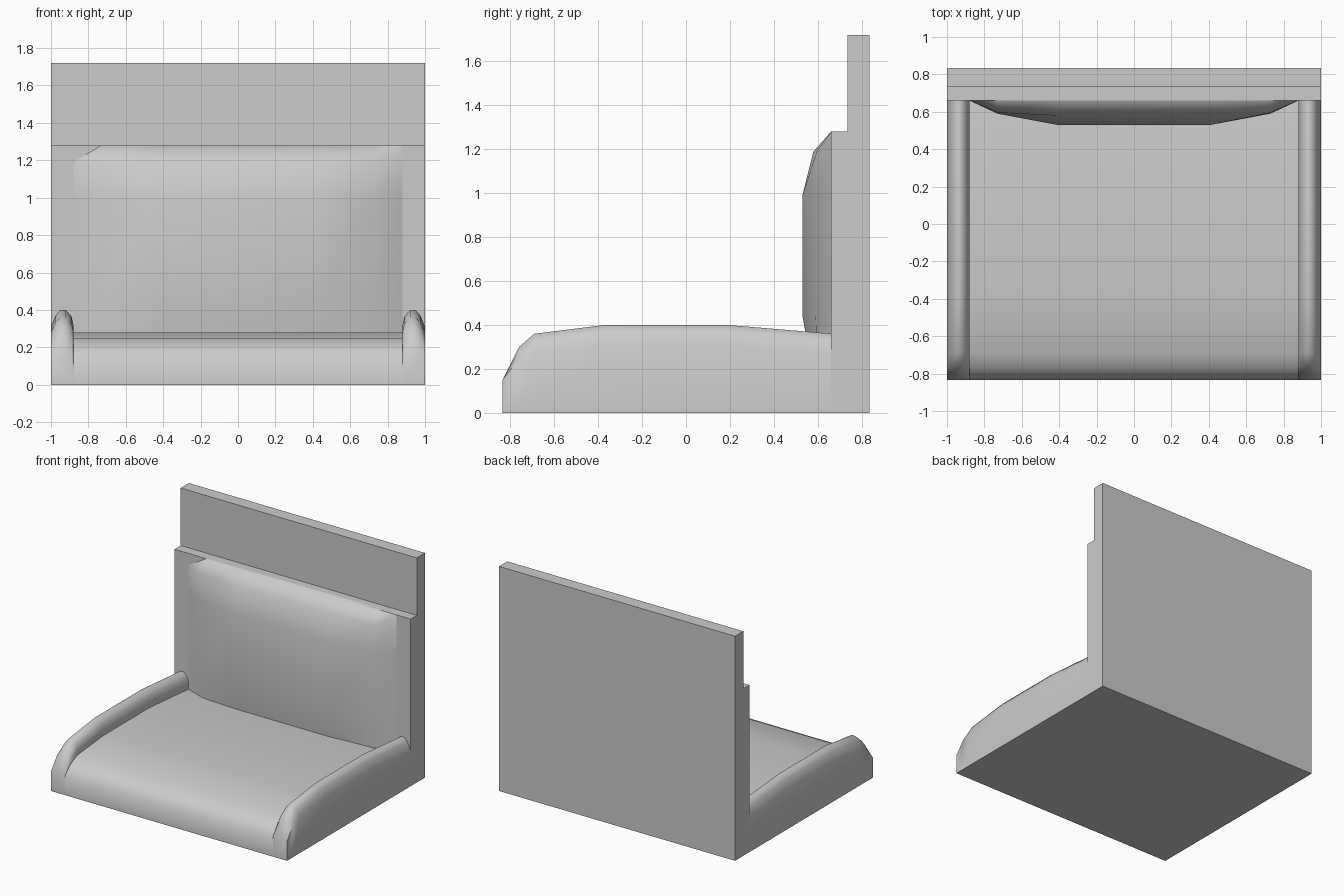
import bpy, bmesh, math

if "Cube" in bpy.data.objects:
    bpy.data.objects.remove(bpy.data.objects["Cube"])


def loft(name, rings, mirror=False):
    """Skin a list of equal-length closed rings and cap both ends."""
    bm = bmesh.new()
    loops = [[bm.verts.new(p) for p in ring] for ring in rings]
    n = len(loops[0])
    for a, b in zip(loops, loops[1:]):
        for i in range(n):
            j = (i + 1) % n
            bm.faces.new((a[i], a[j], b[j], b[i]))
    bm.faces.new(loops[0])
    bm.faces.new(loops[-1])
    bmesh.ops.recalc_face_normals(bm, faces=bm.faces[:])
    mesh = bpy.data.meshes.new(name)
    bm.to_mesh(mesh)
    bm.free()
    obj = bpy.data.objects.new(name, mesh)
    bpy.context.collection.objects.link(obj)
    bpy.ops.object.select_all(action='DESELECT')
    obj.select_set(True)
    bpy.context.view_layer.objects.active = obj
    bpy.ops.object.shade_smooth_by_angle(angle=math.radians(60))
    if mirror:
        obj.modifiers.new("Mirror", 'MIRROR').use_mirror_merge = False
    return obj


def extrude_x(name, profile, half_width):
    """Extrude a (y, z) profile symmetrically along x."""
    return loft(name, [[(x, y, z) for y, z in profile]
                       for x in (-half_width, half_width)])


# Seat with a gently crowned top and rolled front
extrude_x("seat", [(-0.835, 0), (-0.835, 0.15), (-0.77, 0.21), (-0.69, 0.25),
                   (-0.37, 0.28), (0.19, 0.28), (0.67, 0.24), (0.67, 0)], 0.88)

# Backrest: tall rear panel with a lower step in front
extrude_x("backrest", [(0.66, 0), (0.66, 1.28), (0.735, 1.28), (0.735, 1.72),
                       (0.835, 1.72), (0.835, 0)], 1.0)

# Side bolsters: rounded section following the side profile (y, z, roundness)
stations = [(-0.835, 0.15, 0), (-0.76, 0.30, 0.6), (-0.69, 0.36, 0.9),
            (-0.37, 0.40, 1), (0.19, 0.40, 1), (0.67, 0.36, 1)]
section = [(1.0, 0.09), (0.975, 0.03), (0.95, 0), (0.92, 0),
           (0.89, 0.035), (0.88, 0.08)]
loft("side_bolster",
     [[(1.0, y, 0)] + [(x, y, z - r * d) for x, d in section] + [(0.88, y, 0)]
      for y, z, r in stations], mirror=True)

# Back cushion: rows of (z, side y, middle y)
rows = [(0.20, 0.595, 0.575), (0.44, 0.59, 0.53), (0.99, 0.59, 0.53),
        (1.19, 0.595, 0.58), (1.28, 0.66, 0.66)]
loft("back_cushion",
     [[(-0.88, 0.69, z), (-0.88, 0.66, z), (-0.73, s, z), (-0.41, m, z),
       (0.41, m, z), (0.73, s, z), (0.88, 0.66, z), (0.88, 0.69, z)]
      for z, s, m in rows])
